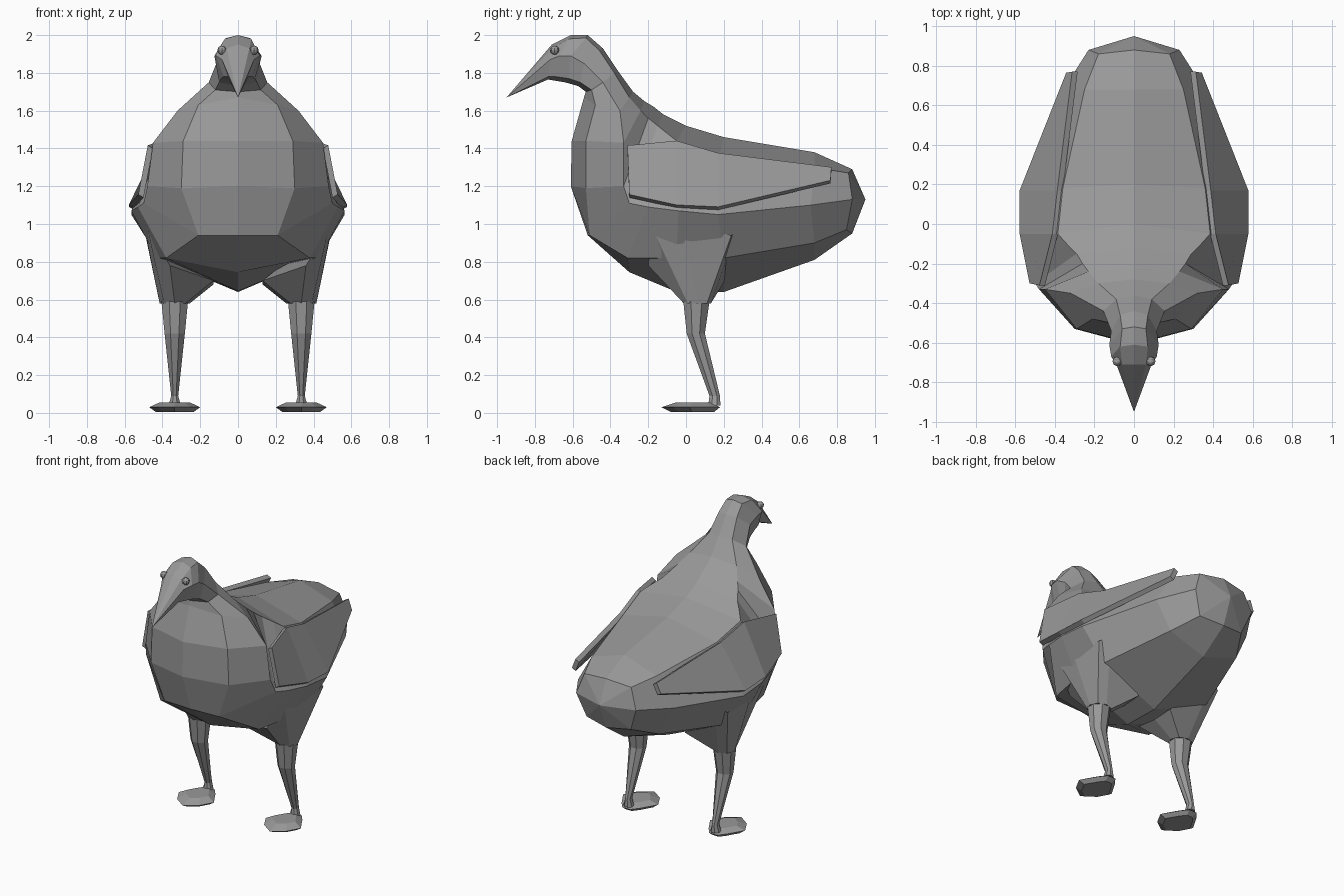
import bpy, bmesh, math
from mathutils import Vector

if "Cube" in bpy.data.objects:
    bpy.data.objects.remove(bpy.data.objects["Cube"])

grey = bpy.data.materials.new("plain grey")
grey.diffuse_color = (0.32, 0.32, 0.32, 1)
grey.use_nodes = True
grey.node_tree.nodes["Principled BSDF"].inputs["Base Color"].default_value = grey.diffuse_color


def finish(name, bm):
    bmesh.ops.recalc_face_normals(bm, faces=bm.faces)
    mesh = bpy.data.meshes.new(name)
    bm.to_mesh(mesh)
    bm.free()
    mesh.materials.append(grey)
    ob = bpy.data.objects.new(name, mesh)
    bpy.context.collection.objects.link(ob)
    return ob


def loft(name, rings, tip_start=None, tip_end=None):
    """Skin a list of equal rings; close each end with a tip or a flat cap."""
    bm = bmesh.new()
    rows = [[bm.verts.new(p) for p in r] for r in rings]
    n = len(rows[0])
    for a, b in zip(rows, rows[1:]):
        for i in range(n):
            j = (i + 1) % n
            bm.faces.new((a[i], a[j], b[j], b[i]))
    for row, tip in ((rows[0], tip_start), (rows[-1], tip_end)):
        if tip:
            t = bm.verts.new(tip)
            for i in range(n):
                bm.faces.new((row[i], row[(i + 1) % n], t))
        else:
            bm.faces.new(row)
    return finish(name, bm)


def mirrored(s, pts):
    return [(s * x, y, z) for x, y, z in pts]


def section(row):
    """Symmetric ring: top, shoulder, side, lower, bottom and the mirror."""
    top, half, bottom = row[0], row[1:4], row[4]
    return ([(0, *top)] + list(half) + [(0, *bottom)]
            + mirrored(-1, reversed(half)))


# body sections from tail to the base of the neck
body = [
    [(.88, 1.29), (.18, .86, 1.27), (.23, .88, 1.13), (.17, .85, .97), (.88, .95)],
    [(.68, 1.38), (.25, .68, 1.30), (.37, .66, 1.10), (.27, .68, .90), (.68, .81)],
    [(.20, 1.46), (.36, .18, 1.37), (.565, .17, 1.05), (.42, .2, .82), (.20, .64)],
    [(0, 1.52), (.385, -.05, 1.44), (.565, -.04, 1.07), (.43, -.05, .82), (-.06, .645)],
    [(-.06, 1.55), (.34, -.10, 1.48), (.53, -.20, 1.09), (.38, -.31, .82), (-.30, .745)],
    [(-.12, 1.58), (.29, -.15, 1.52), (.50, -.30, 1.11), (.21, -.51, .94), (-.52, .94)],
    [(-.17, 1.62), (.26, -.20, 1.56), (.48, -.33, 1.20), (.30, -.53, 1.19), (-.61, 1.2)],
    [(-.22, 1.65), (.23, -.24, 1.60), (.45, -.33, 1.43), (.29, -.53, 1.44), (-.605, 1.44)],
    [(-.28, 1.70), (.18, -.30, 1.67), (.32, -.35, 1.60), (.21, -.48, 1.63), (-.54, 1.67)],
]
# neck and head sections up to the beak base
head = [
    [(-.36, 1.81), (.09, -.38, 1.80), (.155, -.44, 1.75), (.12, -.50, 1.71), (-.53, 1.70)],
    [(-.44, 1.93), (.07, -.46, 1.92), (.115, -.54, 1.85), (.10, -.56, 1.75), (-.57, 1.73)],
    [(-.52, 2.0), (.06, -.53, 1.985), (.125, -.61, 1.89), (.09, -.62, 1.77), (-.64, 1.75)],
    [(-.61, 2.0), (.07, -.62, 1.98), (.115, -.67, 1.89), (.075, -.69, 1.78), (-.70, 1.76)],
    [(-.71, 1.95), (.06, -.71, 1.93), (.085, -.72, 1.87), (.055, -.73, 1.78), (-.73, 1.765)],
]
loft("body_and_head", [section(r) for r in body + head],
     (0, .95, 1.13), (0, -.95, 1.67))

# wing edge points, upper then lower, front to back
wing_top = [(.45, -.31, 1.40), (.385, -.05, 1.425), (.36, .17, 1.36), (.285, .77, 1.285)]
wing_low = [(.50, -.30, 1.14), (.55, -.05, 1.085), (.55, .17, 1.075), (.315, .765, 1.215)]
wing_out = Vector((.028, 0, .016))

# foot outline around its own centre line
foot_half = [(.085, -.07), (.135, .02), (.07, .13), (.03, .18)]
foot_edge = [(0, -.13)] + foot_half + [(-x, y) for x, y in reversed(foot_half)]
LEG_X = .335


def oval(y, z, rx, ry, n=8):
    return [(LEG_X + rx * math.cos((i + .5) * math.tau / n),
             y + ry * math.sin((i + .5) * math.tau / n), z) for i in range(n)]


def foot_ring(scale, z):
    return [(LEG_X + x * scale, .06 + (y - .06) * scale, z) for x, y in foot_edge]


for s, side in ((1, "left"), (-1, "right")):
    # folded wing plate
    rings = []
    for a, b in zip(wing_top, wing_low):
        a, b = Vector(a), Vector(b)
        rings.append(mirrored(s, [a, b, b + wing_out, a + wing_out]))
    loft(side + "_wing", rings)

    # thigh flaring into the body
    top = [(.42, .27, .97), (.49, .24, .94), (.50, -.02, 1.0), (.48, -.18, .98),
           (.36, -.20, .78), (.13, -.11, .70), (.13, .05, .68), (.13, .20, .69)]
    low = [(LEG_X + .08 * math.cos(a), .06 + .072 * math.sin(a), .58)
           for a in (math.radians(90 - i * 45) for i in range(8))]
    loft(side + "_thigh", [mirrored(s, top), mirrored(s, low)])

    # thin shank bending back to the ankle
    shank = [oval(.055, .59, .076, .075), oval(.052, .42, .058, .052),
             oval(.152, .09, .02, .03), oval(.15, .04, .035, .035)]
    loft(side + "_leg", [mirrored(s, r) for r in shank])

    # flat pointed foot
    loft(side + "_foot", [mirrored(s, foot_ring(*p)) for p in
                          ((.75, .006), (1, .03), (.6, .055))])

    # eye bead
    bm = bmesh.new()
    bmesh.ops.create_uvsphere(bm, u_segments=8, v_segments=6, radius=.024)
    bmesh.ops.translate(bm, verts=bm.verts, vec=(s * .085, -.695, 1.92))
    finish(side + "_eye", bm)
